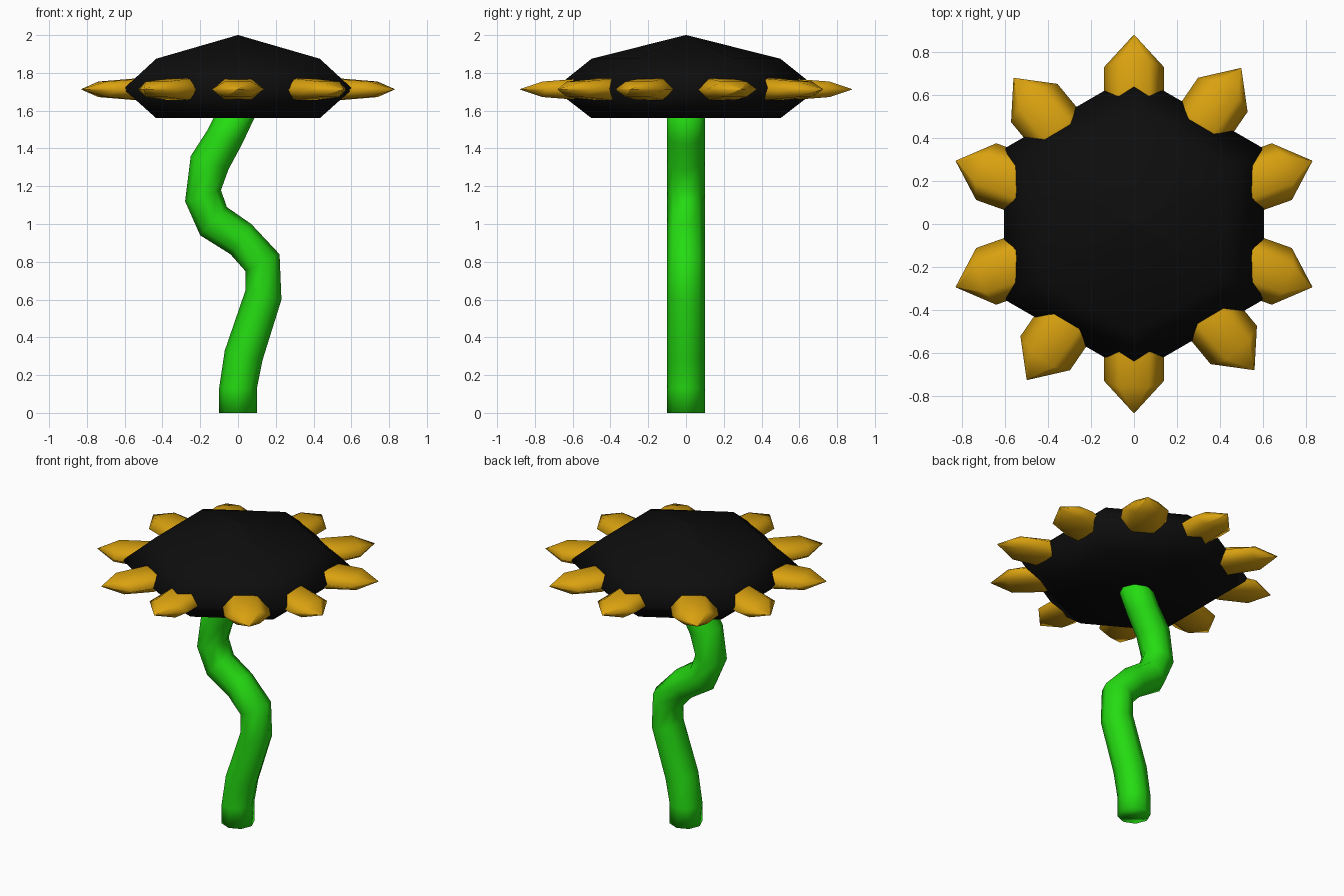
import bpy
from math import cos, sin, pi, radians
from mathutils import Matrix, Vector

cube = bpy.data.objects.get("Cube")
if cube:
    bpy.data.objects.remove(cube, do_unlink=True)


def material(name, r, g, b):
    mat = bpy.data.materials.new(name)
    mat.use_nodes = True
    mat.diffuse_color = (r, g, b, 1)
    bsdf = next(n for n in mat.node_tree.nodes if n.type == "BSDF_PRINCIPLED")
    bsdf.inputs["Base Color"].default_value = (r, g, b, 1)
    bsdf.inputs["Roughness"].default_value = 0.8
    return mat


def loft(name, rings, mat):
    """Skin equal-length rings of points and cap both ends."""
    n = len(rings[0])
    verts = [p for ring in rings for p in ring]
    faces = [(k * n + i, k * n + (i + 1) % n, (k + 1) * n + (i + 1) % n, (k + 1) * n + i)
             for k in range(len(rings) - 1) for i in range(n)]
    faces.append(tuple(reversed(range(n))))
    faces.append(tuple(range(len(verts) - n, len(verts))))
    mesh = bpy.data.meshes.new(name)
    mesh.from_pydata(verts, [], faces)
    mesh.materials.append(mat)
    mesh.validate()
    mesh.shade_smooth()
    obj = bpy.data.objects.new(name, mesh)
    bpy.context.collection.objects.link(obj)
    return obj


green = material("stem green", 0.018, 0.72, 0.006)
gold = material("petal gold", 0.70, 0.36, 0.005)
black = material("seed black", 0.004, 0.004, 0.004)

# Stem: mitred rings between the left and right edges of a winding tube
edges = [(-0.1, 0, 0.1, 0), (-0.1, 0.13, 0.1, 0.13), (-0.07, 0.33, 0.13, 0.28),
         (0.04, 0.65, 0.23, 0.6), (0.04, 0.75, 0.22, 0.84), (-0.04, 0.84, 0.07, 1.0),
         (-0.2, 0.94, -0.06, 1.09), (-0.28, 1.12, -0.09, 1.18),
         (-0.25, 1.36, -0.05, 1.29), (-0.16, 1.5, 0.02, 1.42), (-0.08, 1.66, 0.11, 1.61)]
rings = []
for lx, lz, rx, rz in edges:
    a, b = Vector((lx, 0, lz)), Vector((rx, 0, rz))
    rings.append([(a + b) / 2 + (b - a) / 2 * cos(i * pi / 4)
                  + Vector((0, 0.1, 0)) * sin(i * pi / 4) for i in range(8)])
loft("stem", rings, green)

# Seed head: six-sided disc with a pointed top
profile = [(0.5, 1.56), (0.7, 1.715), (0.5, 1.875), (0.002, 2.0)]
loft("seed_head", [[(r * cos(pi / 6 + i * pi / 3), r * sin(pi / 6 + i * pi / 3), z)
                    for i in range(6)] for r, z in profile], black)

# Petals: six-sided pods, each ring given as side reach, ridge reach, width, thickness
sections = [(0.45, 0.45, 0.11, 0.045), (0.57, 0.57, 0.14, 0.056),
            (0.73, 0.76, 0.14, 0.041), (0.88, 0.88, 0.002, 0.001)]


def petal(name, angle):
    rings = []
    for side, ridge, w, h in sections:
        rings.append([(side, w, 0), (ridge, w / 2, h), (ridge, -w / 2, h),
                      (side, -w, 0), (ridge, -w / 2, -h), (ridge, w / 2, -h)][::-1])
    obj = loft(name, rings, gold)
    obj.data.transform(Matrix.Translation((0, 0, 1.713)) @ Matrix.Rotation(radians(angle), 4, "Z"))


for n, angle in enumerate((19.5, 55.5, 90, 129.5, 160.5)):
    petal(f"petal_{n + 1}", angle)
    petal(f"petal_{n + 6}", angle + 180)
